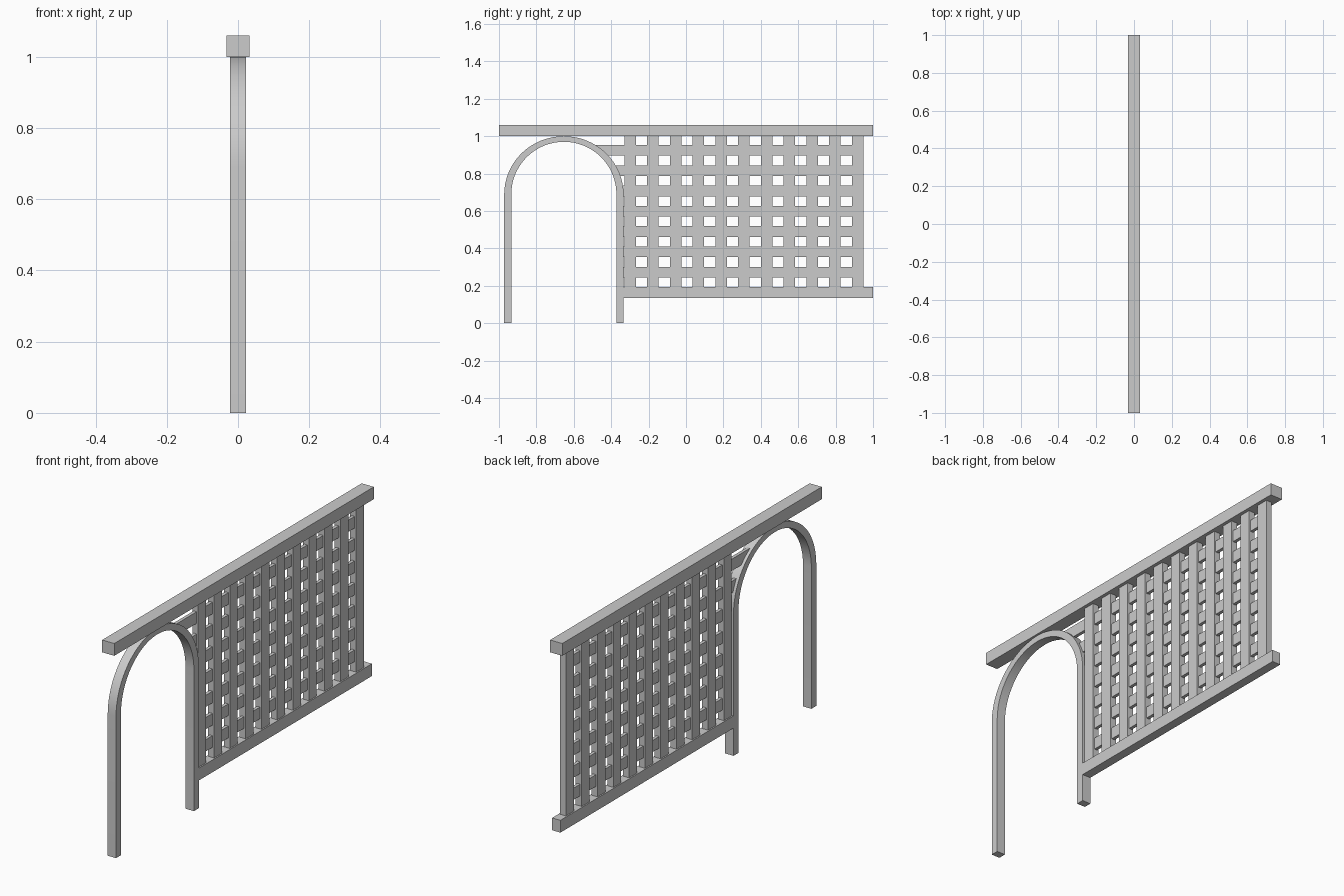
import bpy, bmesh, math

if "Cube" in bpy.data.objects:
    bpy.data.objects.remove(bpy.data.objects["Cube"])

ARCH_Y, SPRING = -0.653, 0.69          # arch centre and spring height
OUT_W, OUT_H = 0.319, 0.31             # outer ellipse half axes
IN_W, IN_H = 0.281, 0.28               # inner ellipse half axes
MID_W, MID_H = 0.300, 0.295            # centre line of the arch


def prism(bm, profile, half):
    """Extrude a closed (y, z) profile symmetrically along x."""
    face = bm.faces.new([bm.verts.new((-half, y, z)) for y, z in profile])
    ext = bmesh.ops.extrude_face_region(bm, geom=[face])
    verts = [v for v in ext["geom"] if isinstance(v, bmesh.types.BMVert)]
    bmesh.ops.translate(bm, verts=verts, vec=(2 * half, 0, 0))


def make(name, profiles, half, smooth=False):
    bm = bmesh.new()
    for p in profiles:
        prism(bm, p, half)
    bmesh.ops.recalc_face_normals(bm, faces=bm.faces)
    me = bpy.data.meshes.new(name)
    bm.to_mesh(me)
    bm.free()
    ob = bpy.data.objects.new(name, me)
    bpy.context.collection.objects.link(ob)
    if smooth:
        bpy.ops.object.select_all(action='DESELECT')
        ob.select_set(True)
        bpy.context.view_layer.objects.active = ob
        bpy.ops.object.shade_smooth_by_angle(angle=math.radians(30))
    return ob


def rect(y0, y1, z0, z1):
    return [(y0, z0), (y1, z0), (y1, z1), (y0, z1)]


def arc(w, h, n=32):
    return [(ARCH_Y + w * math.cos(math.pi * i / n),
             SPRING + h * math.sin(math.pi * i / n)) for i in range(n + 1)]


def arch_side(z):
    """y of the arch centre line on the lattice side at height z."""
    t = max(0.0, (z - SPRING) / MID_H)
    return ARCH_Y + MID_W * math.sqrt(1 - t * t)


# Rails
make("top_rail", [rect(-1, 1, 1.0, 1.06)], 0.0325)
make("bottom_rail", [rect(-0.335, 1, 0.135, 0.195)], 0.0225)

# Arch with straight legs
outer = [(ARCH_Y + OUT_W, 0)] + arc(OUT_W, OUT_H) + [(ARCH_Y - OUT_W, 0)]
inner = [(ARCH_Y + IN_W, 0)] + arc(IN_W, IN_H) + [(ARCH_Y - IN_W, 0)]
make("arch", [outer + inner[::-1]], 0.0225, smooth=True)

# Upright lattice slats
uprights = [-0.299 + 0.1217 * i for i in range(11)]
make("upright_slats", [rect(y - 0.0305, y + 0.0305, 0.195, 1.0) for y in uprights], 0.016)

# Thinner cross slats, trimmed to the curve of the arch
cross = []
for i in range(7):
    z = 0.273 + 0.1085 * i
    z0, z1 = z - 0.0285, z + 0.0285
    cross.append([(arch_side(z0), z0), (0.94, z0), (0.94, z1), (arch_side(z1), z1)])
make("cross_slats", cross, 0.008)
